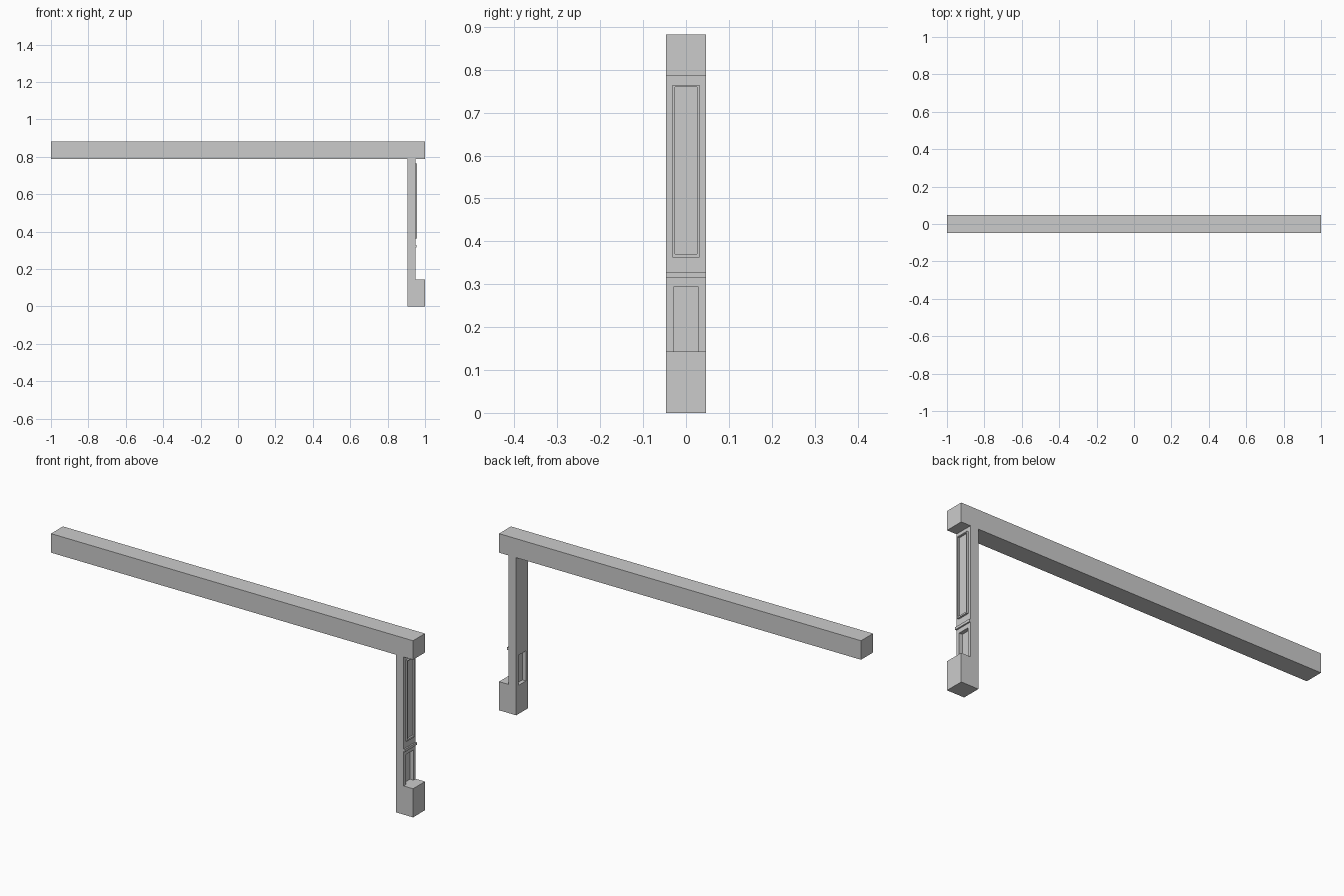
import bpy

if "Cube" in bpy.data.objects:
    bpy.data.objects.remove(bpy.data.objects["Cube"])

W = 0.047      # half depth of the whole piece
LEG_IN, LEG_OUT = 0.905, 0.948


def add_mesh(name, verts, faces):
    mesh = bpy.data.meshes.new(name)
    mesh.from_pydata(verts, [], faces)
    mesh.update()
    ob = bpy.data.objects.new(name, mesh)
    bpy.context.collection.objects.link(ob)
    return ob


def box(name, x0, x1, y0, y1, z0, z1):
    verts = [(x, y, z) for x in (x0, x1) for y in (y0, y1) for z in (z0, z1)]
    faces = [(0, 1, 3, 2), (4, 6, 7, 5), (0, 4, 5, 1),
             (2, 3, 7, 6), (0, 2, 6, 4), (1, 5, 7, 3)]
    return add_mesh(name, verts, faces)


def frame(name, x0, x1, outer, inner):
    # rectangular ring in the YZ plane, given as (half width, bottom, top)
    verts = []
    for x in (x0, x1):
        for hw, zb, zt in (outer, inner):
            verts += [(x, -hw, zb), (x, hw, zb), (x, hw, zt), (x, -hw, zt)]
    faces = []
    for i in range(4):
        j = (i + 1) % 4
        faces += [(8 + i, 8 + j, 12 + j, 12 + i), (i, 4 + i, 4 + j, j),
                  (i, j, 8 + j, 8 + i), (4 + i, 12 + i, 12 + j, 4 + j)]
    return add_mesh(name, verts, faces)


# Long top beam
box("top_beam", -1, 1, -W, W, 0.787, 0.882)

# Leg with projecting foot, extruded from an L-shaped profile
profile = [(LEG_IN, 0), (1, 0), (1, 0.143), (LEG_OUT, 0.143),
           (LEG_OUT, 0.787), (LEG_IN, 0.787)]
n = len(profile)
leg = add_mesh("leg",
               [(x, y, z) for y in (-W, W) for x, z in profile],
               [tuple(range(n)), tuple(reversed(range(n, 2 * n)))] +
               [(i, i + n, (i + 1) % n + n, (i + 1) % n) for i in range(n)])

# Lower opening in the leg
cutter = box("opening_cutter", 0.85, 0.99, -0.029, 0.029, 0.143, 0.293)
cutter.hide_render = True
cutter.hide_set(True)
cut = leg.modifiers.new("opening", 'BOOLEAN')
cut.operation = 'DIFFERENCE'
cut.solver = 'EXACT'
cut.object = cutter

# Thin panel set inside the opening
box("lower_panel", 0.924, 0.930, -0.029, 0.029, 0.143, 0.293)

# Raised moulding and cross bead on the outer face
frame("upper_panel_moulding", LEG_OUT, 0.957,
      (0.032, 0.362, 0.765), (0.026, 0.370, 0.760))
box("cross_bead", LEG_OUT, 0.955, -W, W, 0.314, 0.327)
